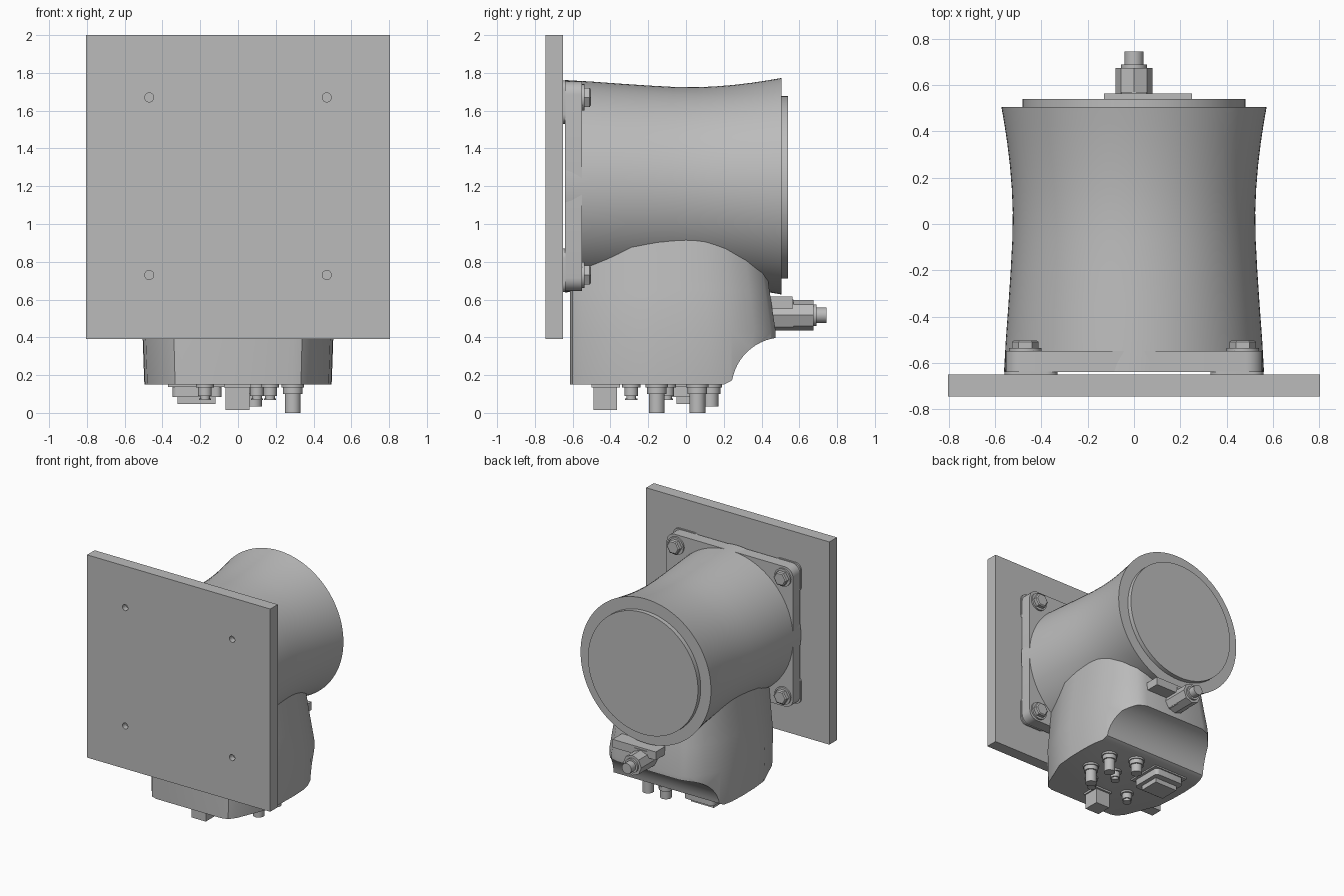
import bpy, bmesh, math

if "Cube" in bpy.data.objects:
    bpy.data.objects.remove(bpy.data.objects["Cube"])

grey = bpy.data.materials.new("plain_grey")
grey.use_nodes = True
grey.diffuse_color = (0.5, 0.5, 0.5, 1)
grey.node_tree.nodes["Principled BSDF"].inputs["Base Color"].default_value = (0.5, 0.5, 0.5, 1)
CZ = 1.2        # height of the drum axis
BOLT = 0.47     # bolt offset from the drum axis


def loft(name, rings):
    """Skin a list of equal-length closed rings and cap both ends."""
    bm = bmesh.new()
    loops = [[bm.verts.new(p) for p in ring] for ring in rings]
    n = len(loops[0])
    for a, b in zip(loops, loops[1:]):
        for i in range(n):
            j = (i + 1) % n
            bm.faces.new((a[i], a[j], b[j], b[i]))
    bm.faces.new(loops[0])
    bm.faces.new(loops[-1])
    bmesh.ops.recalc_face_normals(bm, faces=bm.faces)
    mesh = bpy.data.meshes.new(name)
    bm.to_mesh(mesh)
    bm.free()
    mesh.materials.append(grey)
    ob = bpy.data.objects.new(name, mesh)
    bpy.context.collection.objects.link(ob)
    return ob


def place(u, v, w, axis):
    return {"x": (w, u, v), "y": (u, w, v), "z": (u, v, w)}[axis]


def prism(name, pts, a, b, axis):
    return loft(name, [[place(u, v, w, axis) for u, v in pts] for w in (a, b)])


def circle(u, v, r, n=32):
    return [(u + r * math.cos(2 * math.pi * i / n), v + r * math.sin(2 * math.pi * i / n)) for i in range(n)]


def rect(u0, u1, v0, v1):
    return [(u0, v0), (u1, v0), (u1, v1), (u0, v1)]


def rounded(u, v, half, r, steps=6):
    pts = []
    for k, (su, sv) in enumerate(((1, 1), (-1, 1), (-1, -1), (1, -1))):
        for i in range(steps + 1):
            t = math.pi / 2 * (k + i / steps)
            pts.append((u + su * (half - r) + r * math.cos(t), v + sv * (half - r) + r * math.sin(t)))
    return pts


def turned(name, u, v, profile, axis, n=32):
    """Round part from (position along axis, radius) pairs."""
    return loft(name, [[place(p, q, w, axis) for p, q in circle(u, v, r, n)] for w, r in profile])


def cut(ob, cutter):
    mod = ob.modifiers.new("cut", "BOOLEAN")
    mod.operation = "DIFFERENCE"
    mod.solver = "EXACT"
    mod.object = cutter
    cutter.hide_render = True
    bpy.context.view_layer.objects.active = ob
    bpy.ops.object.modifier_apply(modifier=mod.name)
    bpy.data.objects.remove(cutter)


corners = [(sx * BOLT, CZ + sz * BOLT) for sx in (-1, 1) for sz in (-1, 1)]

# Mounting plate with four bolt holes
plate = prism("mounting_plate", rect(-0.805, 0.805, 0.39, 2.0), -0.745, -0.65, "y")
for x, z in corners:
    cut(plate, prism("hole_cutter", circle(x, z, 0.024, 24), -0.8, -0.70, "y"))

# Square flange on corner pads, with hex bolts
prism("flange", rounded(0, CZ, 0.555, 0.07), -0.64, -0.55, "y")
for x, z in corners:
    sx, sz = math.copysign(1, x), math.copysign(1, z - CZ)
    prism("flange_pad", rounded(sx * 0.445, CZ + sz * 0.445, 0.115, 0.05), -0.652, -0.638, "y")
    turned("bolt_washer", x, z, [(-0.56, 0.07), (-0.537, 0.07)], "y")
    turned("bolt_head", x, z, [(-0.54, 0.058), (-0.51, 0.058), (-0.503, 0.048)], "y", 6)

# Waisted drum and its round end cover
drum = [(-0.64, 0.562), (-0.5, 0.554), (-0.35, 0.543), (-0.2, 0.533), (-0.07, 0.526), (0.05, 0.524),
        (0.15, 0.528), (0.25, 0.536), (0.35, 0.548), (0.43, 0.56), (0.505, 0.573)]
turned("drum", 0, CZ, drum, "y", 96)
turned("drum_end_cover", 0, CZ - 0.005, [(0.49, 0.483), (0.54, 0.483)], "y", 96)

# Hanging neck, tapering up into the drum
half = [(0.29, -0.615), (0.34, -0.6), (0.38, -0.55), (0.49, -0.29), (0.503, -0.15), (0.506, 0),
        (0.5, 0.12), (0.475, 0.24), (0.42, 0.36), (0.34, 0.45), (0.27, 0.475)]
outline = half + [(-x, y) for x, y in reversed(half)]


def neck_ring(z, sx, back):
    return [(x * sx, y * (back if y > 0 else 1), z) for x, y in outline]


neck = loft("neck", [neck_ring(0.15, 0.98, 1), neck_ring(0.43, 1, 1),
                     neck_ring(0.65, 0.94, 0.93), neck_ring(0.95, 0.86, 0.84)])

# Concave scoop under the back of the neck
scoop = [(0.515 + 0.275 * math.cos(math.radians(t)), 0.125 + 0.275 * math.sin(math.radians(t)))
         for t in range(92, 171, 6)]
cut(neck, prism("scoop_cutter", [(0.7, 0.4)] + scoop + [(0.2, 0.149), (0.2, 0.05), (0.7, 0.05)], -0.8, 0.8, "x"))

# Large round sockets underneath
for x, y, low in ((0.29, 0.06, 0.0), (0.29, -0.155, 0.0), (0.085, 0.13, 0.035)):
    turned("round_socket", x, y, [(0.16, 0.06), (0.135, 0.06), (0.135, 0.052), (0.1, 0.052),
                                  (0.1, 0.042), (low, 0.042)], "z")

# Small round sockets underneath
for x, y in ((0.17, -0.29), (-0.175, -0.29), (0.1, -0.1)):
    turned("small_socket", x, y, [(0.16, 0.048), (0.135, 0.048), (0.135, 0.036), (0.09, 0.036),
                                  (0.09, 0.026), (0.075, 0.026), (0.075, 0.032), (0.068, 0.032)], "z")

# Square plug and stepped rectangular connector underneath
prism("square_plug_collar", rect(-0.075, 0.07, -0.5, -0.35), 0.135, 0.16, "z")
prism("square_plug", rect(-0.065, 0.06, -0.49, -0.365), 0.015, 0.14, "z")
prism("wide_connector_base", rect(-0.37, -0.065, -0.11, 0.17), 0.138, 0.16, "z")
prism("wide_connector_body", rounded(-0.217, 0.03, 0.13, 0.03), 0.085, 0.14, "z")
prism("wide_connector_tip", rect(-0.32, -0.12, -0.05, 0.11), 0.048, 0.09, "z")

# Rear connector on its bracket
prism("rear_bracket", rect(-0.13, 0.25, 0.55, 0.615), 0.38, 0.565, "y")
prism("rear_connector_base", rect(-0.055, 0.055, 0.455, 0.6), 0.4, 0.57, "y")
turned("rear_connector_nut", 0, 0.517, [(0.44, 0.08), (0.675, 0.08)], "y", 8)
turned("rear_connector_tip", 0, 0.517, [(0.66, 0.056), (0.69, 0.056), (0.69, 0.041), (0.745, 0.041)], "y")

# Smooth the round surfaces and keep hard edges
bpy.ops.object.select_all(action="DESELECT")
for ob in bpy.context.collection.objects:
    if ob.type == "MESH" and grey.name in ob.data.materials:
        ob.select_set(True)
        bpy.context.view_layer.objects.active = ob
bpy.ops.object.shade_smooth_by_angle(angle=math.radians(30))
